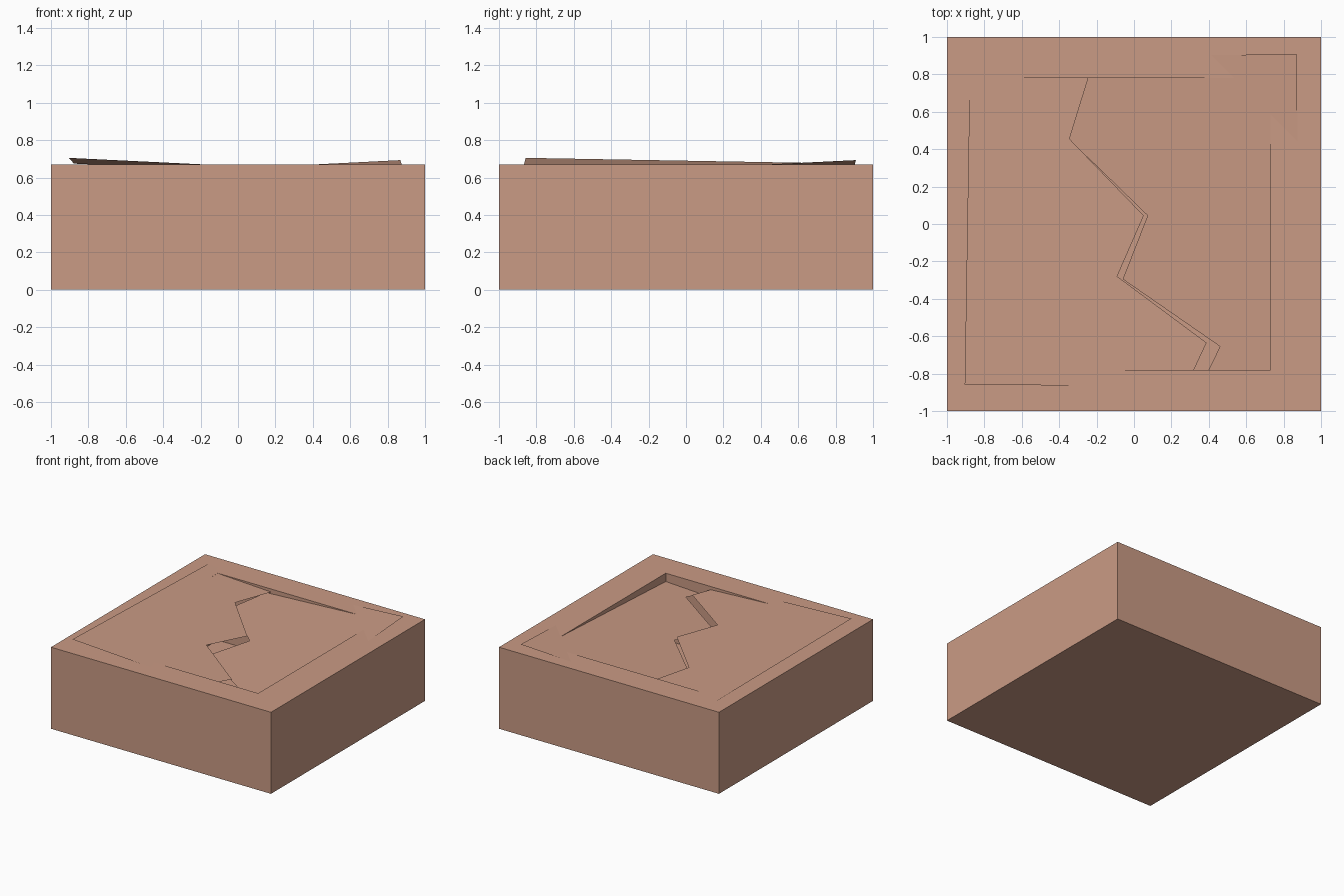
import bpy
import bmesh
from math import copysign

if "Cube" in bpy.data.objects:
    bpy.data.objects.remove(bpy.data.objects["Cube"], do_unlink=True)

TOP = 0.67
FLOOR = 0.12

# Single clay colour shared by every part
clay = bpy.data.materials.new("terracotta_clay")
clay.use_nodes = True
colour = (0.59, 0.326, 0.233, 1)
clay.diffuse_color = colour
clay.node_tree.nodes["Principled BSDF"].inputs["Base Color"].default_value = colour


def finish(name, bm):
    mesh = bpy.data.meshes.new(name)
    bm.to_mesh(mesh)
    bm.free()
    mesh.materials.append(clay)
    obj = bpy.data.objects.new(name, mesh)
    bpy.context.collection.objects.link(obj)
    return obj


# Hollow block: the top is inset to a rim, then sunk to the floor
bm = bmesh.new()
bmesh.ops.create_cube(bm, size=2)
for v in bm.verts:
    v.co.z = TOP if v.co.z > 0 else 0
bm.normal_update()
lid_face = max(bm.faces, key=lambda f: f.calc_center_median().z)
bmesh.ops.inset_individual(bm, faces=[lid_face], thickness=0.2)
for v in lid_face.verts:
    v.co.x = copysign(0.73, v.co.x)
    v.co.y = copysign(0.78, v.co.y)
bmesh.ops.inset_individual(bm, faces=[lid_face], thickness=0)
for v in lid_face.verts:
    v.co.z = FLOOR
bmesh.ops.recalc_face_normals(bm, faces=bm.faces)
finish("hollow_block", bm)


# Each broken lid half is a thin tilted sheet with a zigzag crack edge
def lid_half(name, outline, corner, slope_x, slope_y):
    cx, cy, cz = corner
    bm = bmesh.new()
    verts = [bm.verts.new((x, y, cz + slope_x * (x - cx) + slope_y * (y - cy)))
             for x, y in outline]
    face = bm.faces.new(verts)
    face.normal_update()
    if face.normal.z < 0:
        face.normal_flip()
    bmesh.ops.triangulate(bm, faces=[face])
    return finish(name, bm)


lid_half("right_lid_half",
         [(-0.905, -0.857), (0.285, -0.872), (0.32, -0.78), (0.388, -0.635),
          (-0.09, -0.28), (0.052, 0.045), (-0.345, 0.455), (-0.22, 0.86),
          (-0.877, 0.87)],
         (-0.905, -0.857, 0.705), -0.0487, -0.0169)

lid_half("left_lid_half",
         [(0.868, 0.908), (-0.26, 0.895), (-0.37, 0.475), (0.073, 0.045),
          (-0.06, -0.295), (0.46, -0.655), (0.36, -0.86), (0.895, -0.85)],
         (0.868, 0.908, 0.693), 0.05, 0.05)
